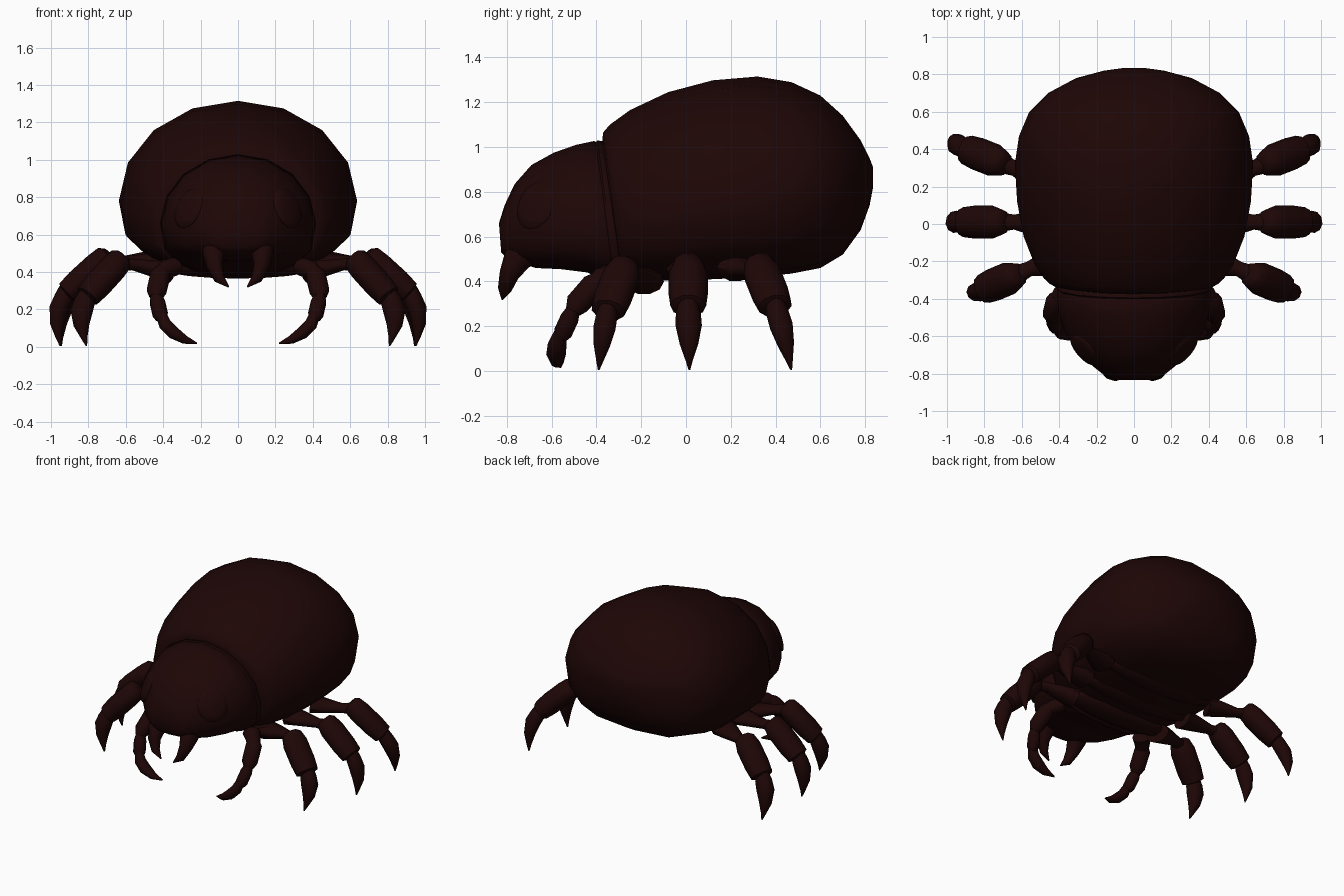
import bpy, bmesh, math
from mathutils import Vector, Matrix

cube = bpy.data.objects.get("Cube")
if cube:
    bpy.data.objects.remove(cube, do_unlink=True)

shell_brown = bpy.data.materials.new("dark_shell_brown")
shell_brown.use_nodes = True
COLOUR = (0.013, 0.0018, 0.0018, 1)
shell_brown.diffuse_color = COLOUR
shell_brown.node_tree.nodes["Principled BSDF"].inputs["Base Color"].default_value = COLOUR


def finish(name, bm, mirrored=False, angle=50):
    """Turn a bmesh into a smooth, optionally mirrored, object."""
    bmesh.ops.recalc_face_normals(bm, faces=bm.faces)
    mesh = bpy.data.meshes.new(name)
    bm.to_mesh(mesh)
    bm.free()
    obj = bpy.data.objects.new(name, mesh)
    bpy.context.collection.objects.link(obj)
    mesh.materials.append(shell_brown)
    if mirrored:
        mod = obj.modifiers.new("mirror", 'MIRROR')
        mod.use_mirror_merge = False
    bpy.ops.object.select_all(action='DESELECT')
    obj.select_set(True)
    bpy.context.view_layer.objects.active = obj
    bpy.ops.object.shade_smooth_by_angle(angle=math.radians(angle))


def skin(bm, rings):
    """Bridge rings of points and cap both ends."""
    loops = [[bm.verts.new(p) for p in ring] for ring in rings]
    n = len(loops[0])
    for a, b in zip(loops, loops[1:]):
        for i in range(n):
            j = (i + 1) % n
            bm.faces.new((a[i], a[j], b[j], b[i]))
    bm.faces.new(loops[0])
    bm.faces.new(loops[-1])


def power(v, p):
    return math.copysign(abs(v) ** p, v)


def hull(name, stations, sides=16, low=0.72):
    """Loft along y: (y at top, y at bottom, half width, bottom, widest, top)."""
    rings = []
    for yt, yb, w, zb, zm, zt in stations:
        ring = []
        for i in range(sides):
            a = math.tau * i / sides
            c, s = math.cos(a), math.sin(a)
            if s < 0:
                c, s = power(c, low), power(s, low)
            z = zm + s * ((zt - zm) if s > 0 else (zm - zb))
            ring.append((w * c, yb + (yt - yb) * (z - zb) / (zt - zb), z))
        rings.append(ring)
    bm = bmesh.new()
    skin(bm, rings)
    finish(name, bm)


def limb(bm, points, sizes, sides=10):
    """Tube through points; sizes are (sideways, thickness) radii."""
    pts = [Vector(p) for p in points]
    rings = []
    for k, p in enumerate(pts):
        t = (pts[min(k + 1, len(pts) - 1)] - pts[max(k - 1, 0)]).normalized()
        side = (pts[-1] - pts[0]).cross(Vector((0, 0, 1)))
        side = (side - t * side.dot(t)).normalized()
        up = t.cross(side)
        rs, ru = sizes[k]
        rings.append([p + side * rs * math.cos(math.tau * i / sides)
                      + up * ru * math.sin(math.tau * i / sides) for i in range(sides)])
    skin(bm, rings)


# Domed abdomen shell
hull("abdomen_shell", [
    (-.375, -.29, .39, .44, .67, 1.015), (-.37, -.285, .45, .41, .68, 1.065),
    (-.34, -.26, .48, .405, .69, 1.10),
    (-.25, -.2, .53, .405, .70, 1.165), (-.08, -.06, .59, .405, .72, 1.245),
    (.12, .12, .625, .41, .76, 1.298), (.32, .32, .637, .42, .78, 1.315),
    (.47, .47, .615, .435, .81, 1.29), (.6, .6, .56, .46, .84, 1.23),
    (.7, .7, .46, .52, .85, 1.14), (.78, .78, .31, .63, .86, 1.03),
    (.82, .82, .16, .74, .87, .95), (.835, .835, .05, .82, .87, .91)])

# Head with a raised collar at the back, undercut towards the mouth
hull("head", [
    (-.33, -.25, .39, .40, .66, .99), (-.37, -.285, .412, .38, .66, 1.025),
    (-.395, -.31, .415, .38, .66, 1.03), (-.402, -.32, .407, .39, .66, 1.022),
    (-.41, -.33, .411, .39, .66, 1.027), (-.49, -.44, .405, .44, .65, 1.01),
    (-.59, -.56, .375, .455, .64, .975), (-.69, -.67, .30, .46, .63, .92),
    (-.765, -.75, .225, .485, .62, .835), (-.81, -.80, .165, .505, .61, .74),
    (-.835, -.825, .11, .53, .59, .66)])

# Low domed eyes set into the head
bm = bmesh.new()
facing = Vector((.72, -.6, .35)).to_track_quat('Z', 'Y').to_matrix().to_4x4()
bmesh.ops.create_uvsphere(bm, u_segments=16, v_segments=8, radius=1,
                          matrix=Matrix.Translation((.265, -.67, .74)) @ facing
                          @ Matrix.Diagonal((.105, .115, .028, 1)))
finish("eyes", bm, True)

# Pincers curving inward under the face
bm = bmesh.new()
limb(bm, [(.12, -.68, .57), (.13, -.755, .50), (.125, -.79, .43), (.10, -.81, .365), (.05, -.82, .32)],
     [(.08, .075), (.06, .065), (.042, .045), (.028, .032), (.004, .004)])
finish("pincers", bm, True)

# Transverse folds across the belly
for name, y, drop in (("front", -.2, .365), ("middle", .0, .395), ("rear", .24, .405)):
    bm = bmesh.new()
    bmesh.ops.create_uvsphere(bm, u_segments=16, v_segments=10, radius=1,
                              matrix=Matrix.Translation((0, y, drop + .07))
                              @ Matrix.Diagonal((.45, .1, .07, 1)))
    finish(name + "_belly_fold", bm)


def leg(name, hip, neck, knee, ankle, tip):
    """Hip, thick shin sleeve and pointed claw."""
    hip, neck, knee, ankle, tip = map(Vector, (hip, neck, knee, ankle, tip))
    bm = bmesh.new()
    mid = hip.lerp(neck, .5)
    limb(bm, [hip, mid, neck, knee.lerp(ankle, .15)],
         [(.09, .06), (.07, .045), (.04, .032), (.055, .04)])
    limb(bm, [knee.lerp(ankle, t) for t in (-.03, .03, .25, .7, .97, 1)],
         [(.045, .05), (.068, .068), (.088, .074), (.088, .074), (.08, .066), (.06, .045)])
    bend = Vector((.03, 0, .02))
    limb(bm, [ankle.lerp(tip, t) + bend * math.sin(math.pi * max(t, 0)) for t in (-.1, .1, .35, .65, .88, 1)],
         [(.04, .04), (.056, .05), (.06, .052), (.042, .038), (.016, .016), (.004, .004)])
    finish(name, bm, True)


# Walking legs
leg("front_legs", (.36, -.185, .40), (.56, -.24, .44), (.62, -.27, .475), (.81, -.35, .265), (.81, -.39, .005))
leg("middle_legs", (.42, .0, .45), (.64, .01, .45), (.70, .01, .485), (.92, .01, .285), (.95, .015, .005))
leg("rear_legs", (.45, .22, .46), (.635, .295, .45), (.695, .32, .485), (.90, .40, .285), (.945, .47, .005))

# Small feeler legs below the head
bm = bmesh.new()
limb(bm, [(.34, -.33, .43), (.39, -.38, .41), (.42, -.42, .38)],
     [(.06, .05), (.05, .05), (.04, .04)])
limb(bm, [(.40, -.39, .41), (.415, -.41, .385), (.435, -.485, .30), (.44, -.505, .265)],
     [(.04, .04), (.056, .056), (.055, .055), (.035, .035)])
limb(bm, [(.44, -.50, .28), (.43, -.52, .235), (.415, -.55, .17), (.41, -.56, .145)],
     [(.03, .03), (.042, .042), (.042, .042), (.028, .028)])
limb(bm, [(.41, -.56, .17), (.39, -.575, .12), (.345, -.58, .075), (.285, -.575, .038), (.22, -.56, .018)],
     [(.03, .03), (.042, .036), (.044, .036), (.03, .024), (.004, .004)])
finish("feeler_legs", bm, True)
